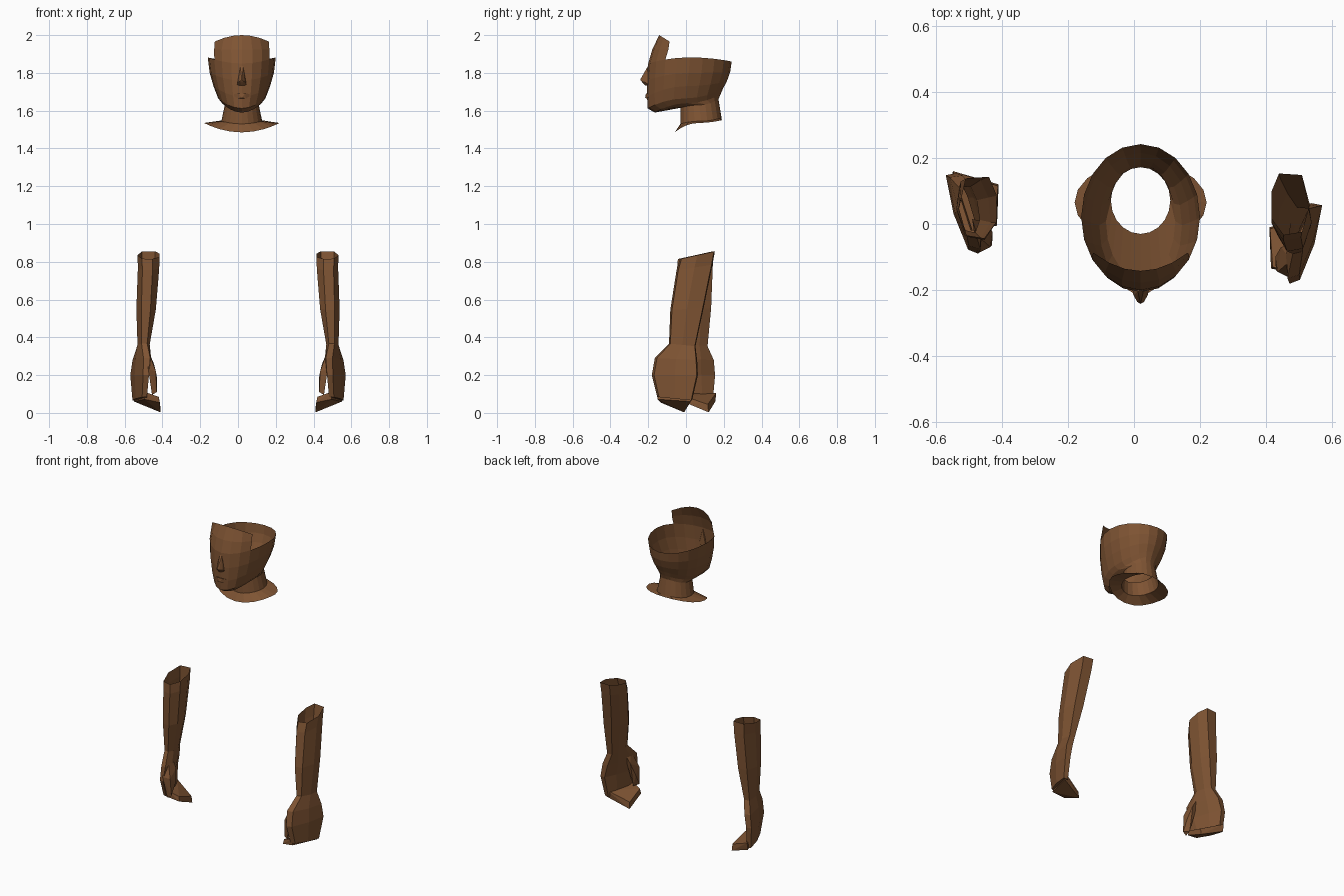
import bpy, bmesh
from math import sin, cos, pi

skin = bpy.data.materials.new("brown_skin")
skin.diffuse_color = (0.21, 0.088, 0.033, 1)


def finish(name, bm):
    bmesh.ops.recalc_face_normals(bm, faces=bm.faces)
    me = bpy.data.meshes.new(name)
    bm.to_mesh(me)
    bm.free()
    me.materials.append(skin)
    ob = bpy.data.objects.new(name, me)
    bpy.context.collection.objects.link(ob)
    return ob


def bridge(bm, rings):
    """Join closed rings of points into open tube walls; returns vertex rings."""
    vs = [[bm.verts.new(p) for p in r] for r in rings]
    for a, b in zip(vs, vs[1:]):
        n = len(a)
        for i in range(n):
            j = (i + 1) % n
            bm.faces.new((a[i], a[j], b[j], b[i]))
    return vs


def hull(name, pts):
    bm = bmesh.new()
    for p in pts:
        bm.verts.new(p)
    res = bmesh.ops.convex_hull(bm, input=bm.verts[:])
    junk = {g for g in res["geom_interior"] if isinstance(g, bmesh.types.BMVert)}
    if junk:
        bmesh.ops.delete(bm, geom=list(junk), context="VERTS")
    return finish(name, bm)


# Head, neck and collar: one open sheet lofted through tilted rings
CX, N = 0.02, 20


def head_ring(w, yf, yb, zf, zs, zb):
    pts = []
    for i in range(N):
        t = 2 * pi * i / N
        c = cos(t)
        z = zs + (zf - zs) * c * c if c > 0 else zs + (zb - zs) * c * c
        pts.append((CX + w * sin(t), (yf + yb) / 2 - (yb - yf) / 2 * c, z))
    return pts


# half width, front y, back y, front z, side z, back z
head_rows = [
    (0.200, -0.060, 0.190, 1.485, 1.535, 1.550),
    (0.108, -0.030, 0.188, 1.530, 1.545, 1.562),
    (0.090, -0.030, 0.172, 1.615, 1.630, 1.660),
    (0.105, -0.165, 0.182, 1.590, 1.640, 1.685),
    (0.125, -0.203, 0.195, 1.612, 1.665, 1.715),
    (0.150, -0.206, 0.216, 1.675, 1.730, 1.755),
    (0.170, -0.206, 0.234, 1.760, 1.800, 1.805),
    (0.180, -0.200, 0.242, 1.850, 1.882, 1.860),
]
bm = bmesh.new()
rim = bridge(bm, [head_ring(*r) for r in head_rows])[-1]
# Forehead rises from the front part of the rim only
K = 3
low = [rim[k % N] for k in range(-K, K + 1)]
mid = [bm.verts.new((CX + 0.146 * sin(k * pi / 10) / sin(0.3 * pi),
                     -0.178 + 0.085 * (k / K) ** 2, 1.925)) for k in range(-K, K + 1)]
top = [bm.verts.new((CX + 0.143 * k / K, -0.142 + 0.055 * (k / K) ** 2,
                     2.0 - 0.034 * (k / K) ** 2)) for k in range(-K, K + 1)]
for a, b in ((low, mid), (mid, top)):
    for i in range(2 * K):
        bm.faces.new((a[i], a[i + 1], b[i + 1], b[i]))
finish("head", bm)

# Nose and lips
hull("nose", [(CX, -0.198, 1.84), (CX, -0.242, 1.765), (CX, -0.215, 1.732)] +
     [(CX + s * x, y, z) for s in (-1, 1) for x, y, z in
      ((0.008, -0.205, 1.83), (0.010, -0.236, 1.755),
       (0.025, -0.195, 1.735), (0.022, -0.215, 1.75))])
hull("lips", [(CX, -0.216, 1.668), (CX, -0.212, 1.688)] +
     [(CX + s * x, y, z) for s in (-1, 1) for x, y, z in
      ((0.056, -0.188, 1.686), (0.018, -0.212, 1.692),
       (0.022, -0.208, 1.664), (0.03, -0.185, 1.68))])


# Forearms: open at the elbow, flattening into a slanted palm
# z, centre x, centre y right, centre y left, half x, half y, slant, z tilt
arm_rows = [
    (0.835, 0.474, 0.060, 0.050, 0.058, 0.093, 0.00, 0.22),
    (0.770, 0.474, 0.045, 0.047, 0.056, 0.095, 0.02, 0.15),
    (0.550, 0.488, 0.005, 0.045, 0.050, 0.088, 0.08, 0.05),
    (0.360, 0.502, -0.020, 0.044, 0.030, 0.070, 0.15, -0.10),
    (0.285, 0.508, -0.053, 0.035, 0.034, 0.112, 0.28, -0.05),
    (0.200, 0.518, -0.059, 0.032, 0.029, 0.122, 0.30, 0.00),
    (0.075, 0.518, -0.060, 0.050, 0.024, 0.092, 0.30, -0.10),
]
outline = [(-1, -0.45), (-0.35, -1), (0.6, -0.9), (1, 0), (0.6, 0.95), (-0.6, 1), (-1, 0.4)]

for side, s in (("right", 1), ("left", -1)):
    rings = []
    for z, cx, cr, cl, hx, hy, sl, tilt in arm_rows:
        cy = cr if s > 0 else cl
        rings.append([(s * (cx + hx * u + sl * hy * v), cy + hy * v, z + tilt * hy * v)
                      for u, v in outline])
    bm = bmesh.new()
    vs = bridge(bm, rings)
    bm.faces.new(vs[-1])
    finish(side + "_forearm", bm)

    # Curled fingers folded inward below the palm
    d = 0 if s > 0 else 0.13
    hull(side + "_fingers", [(s * x, y + d, z) for x, y, z in
         ((0.550, 0.025, 0.060), (0.495, -0.150, 0.072), (0.410, -0.010, 0.003),
          (0.415, -0.135, 0.055), (0.548, 0.030, 0.105), (0.490, -0.150, 0.110),
          (0.412, -0.015, 0.045), (0.420, -0.130, 0.085))])

    # Thumb hanging on the inner front of the palm
    d = 0 if s > 0 else 0.075
    hull(side + "_thumb", [(s * x, y + d, z) for x, y, z in
         ((0.490, -0.060, 0.340), (0.475, -0.110, 0.330), (0.445, -0.070, 0.260),
          (0.435, -0.145, 0.220), (0.475, -0.165, 0.230), (0.428, -0.100, 0.180),
          (0.430, -0.140, 0.110), (0.455, -0.145, 0.095), (0.450, -0.105, 0.105))])
